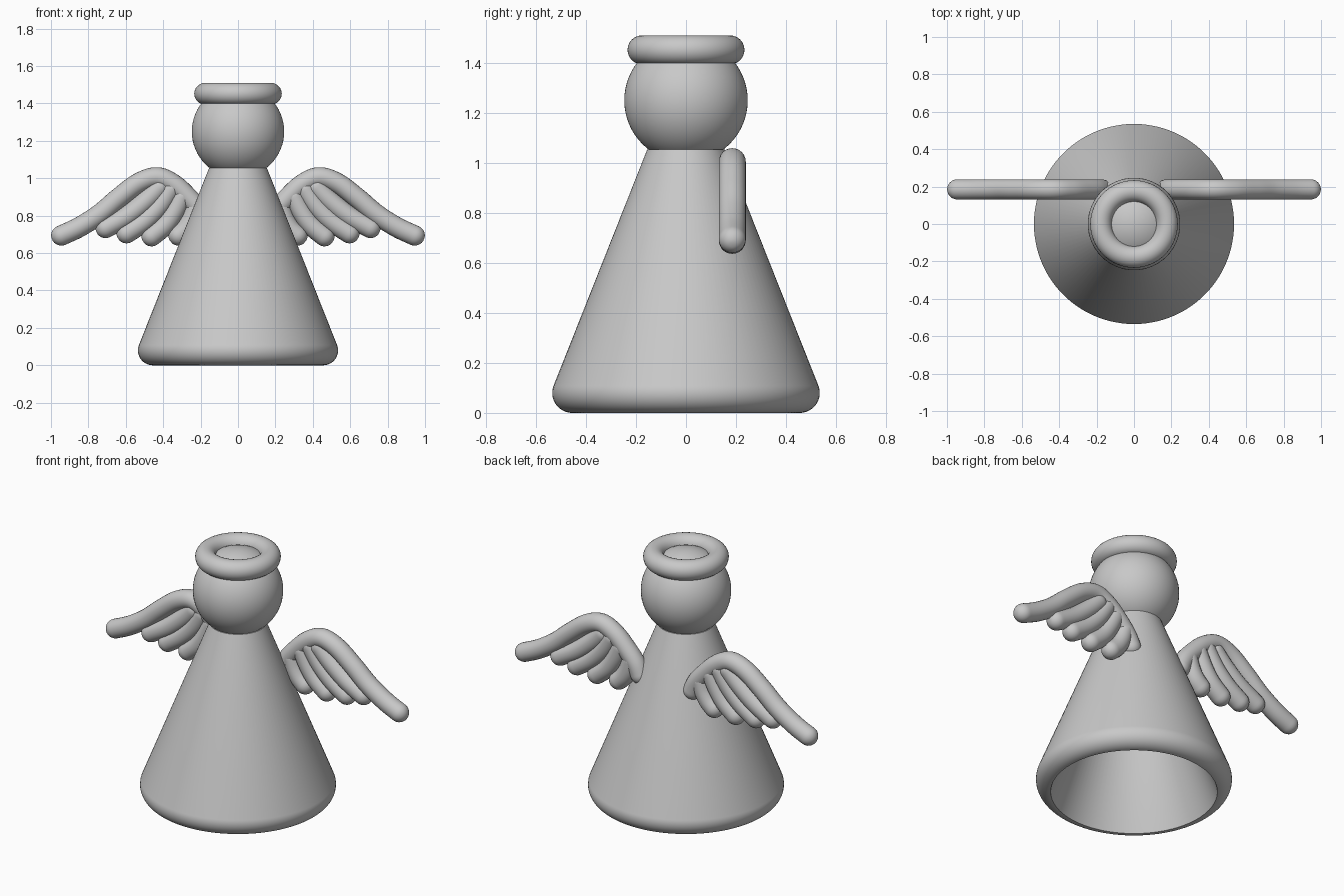
import bpy
import bmesh
from math import sin, cos, pi, radians
from mathutils import Vector
from mathutils.geometry import interpolate_bezier

cube = bpy.data.objects.get("Cube")
if cube:
    bpy.data.objects.remove(cube, do_unlink=True)

grey = bpy.data.materials.new("plain grey")
grey.use_nodes = True
grey.diffuse_color = (0.58, 0.58, 0.58, 1)
grey.node_tree.nodes["Principled BSDF"].inputs["Base Color"].default_value = grey.diffuse_color


def finish(name, bm):
    """Turn a bmesh into a smooth-shaded grey object."""
    bmesh.ops.recalc_face_normals(bm, faces=bm.faces)
    mesh = bpy.data.meshes.new(name)
    bm.to_mesh(mesh)
    bm.free()
    mesh.materials.append(grey)
    obj = bpy.data.objects.new(name, mesh)
    bpy.context.collection.objects.link(obj)
    bpy.ops.object.select_all(action='DESELECT')
    obj.select_set(True)
    bpy.context.view_layer.objects.active = obj
    bpy.ops.object.shade_smooth_by_angle(angle=radians(40))
    return obj


def bridge(bm, rings, closed=False):
    """Skin neighbouring rings of vertices with quads."""
    pairs = list(zip(rings, rings[1:]))
    if closed:
        pairs.append((rings[-1], rings[0]))
    for a, b in pairs:
        n = len(a)
        for i in range(n):
            j = (i + 1) % n
            bm.faces.new((a[i], a[j], b[j], b[i]))


def lathe(name, profile, sides=96):
    """Spin a closed (radius, height) profile around z."""
    bm = bmesh.new()
    angles = [2 * pi * i / sides for i in range(sides)]
    rings = [[bm.verts.new((r * cos(a), r * sin(a), z)) for a in angles]
             for r, z in profile]
    bridge(bm, rings, closed=True)
    return finish(name, bm)


def smooth_path(points, steps=8):
    """Catmull-Rom style path through (x, z) points."""
    pts = [Vector((x, 0, z)) for x, z in points]
    last = len(pts) - 1
    tang = [(pts[min(i + 1, last)] - pts[max(i - 1, 0)]) / 6 for i in range(last + 1)]
    path = []
    for i in range(last):
        path += interpolate_bezier(pts[i], pts[i] + tang[i], pts[i + 1] - tang[i + 1],
                                   pts[i + 1], steps)[:-1]
    return path + [pts[-1]]


def rounded_tube(name, points, side, radius=0.054, depth=0.185, sides=24):
    """Sweep a round tube with domed ends in an upright plane."""
    path = smooth_path(points)
    last = len(path) - 1
    dirs = [(path[min(i + 1, last)] - path[max(i - 1, 0)]).normalized()
            for i in range(last + 1)]
    dome = [k * pi / 16 for k in range(1, 8)]
    stations = [(path[0] - dirs[0] * radius * sin(a), dirs[0], radius * cos(a))
                for a in reversed(dome)]
    stations += [(p, d, radius) for p, d in zip(path, dirs)]
    stations += [(path[-1] + dirs[-1] * radius * sin(a), dirs[-1], radius * cos(a))
                 for a in dome]
    bm = bmesh.new()
    across = Vector((0, 1, 0))
    rings = []
    for centre, d, r in stations:
        normal = d.cross(across)
        ring = []
        for i in range(sides):
            a = 2 * pi * i / sides
            p = centre + normal * r * cos(a) + across * r * sin(a)
            ring.append(bm.verts.new((side * p.x, p.y + depth, p.z)))
        rings.append(ring)
    bridge(bm, rings)
    bm.faces.new(rings[0])
    bm.faces.new(rings[-1])
    return finish(name, bm)


# Hollow conical robe with a rounded hem
hem = [(0.455 + 0.08 * cos(radians(a)), 0.08 + 0.08 * sin(radians(a)))
       for a in range(21, -91, -6)]
lathe("robe", [(0.155, 1.054)] + hem + [(0.455, 0), (0.08, 1.0), (0.08, 1.054)])

# Head
bm = bmesh.new()
bmesh.ops.create_uvsphere(bm, u_segments=64, v_segments=32, radius=0.247)
bmesh.ops.translate(bm, verts=bm.verts, vec=(0, 0, 1.25))
finish("head", bm)

# Halo ring resting on the head
lathe("halo", [(0.176 + 0.058 * cos(a), 1.452 + 0.058 * sin(a))
               for a in [2 * pi * i / 24 for i in range(24)]], 64)

# Wings: one arched leading edge and four curved feathers on each side
leading_edge = [(0.175, 0.765), (0.205, 0.825), (0.26, 0.89), (0.34, 0.965), (0.43, 1.005),
                (0.53, 0.975), (0.64, 0.893), (0.74, 0.808), (0.85, 0.738), (0.945, 0.694)]
feathers = [
    [(0.42, 0.95), (0.49, 0.88), (0.59, 0.80), (0.708, 0.734)],
    [(0.36, 0.94), (0.42, 0.85), (0.50, 0.77), (0.596, 0.706)],
    [(0.30, 0.90), (0.34, 0.82), (0.39, 0.75), (0.462, 0.690)],
    [(0.23, 0.84), (0.25, 0.78), (0.28, 0.73), (0.318, 0.694)],
]
for label, side in (("left", 1), ("right", -1)):
    rounded_tube(label + "_wing_edge", leading_edge, side)
    for i, feather in enumerate(feathers):
        rounded_tube(f"{label}_feather_{i + 1}", feather, side)
